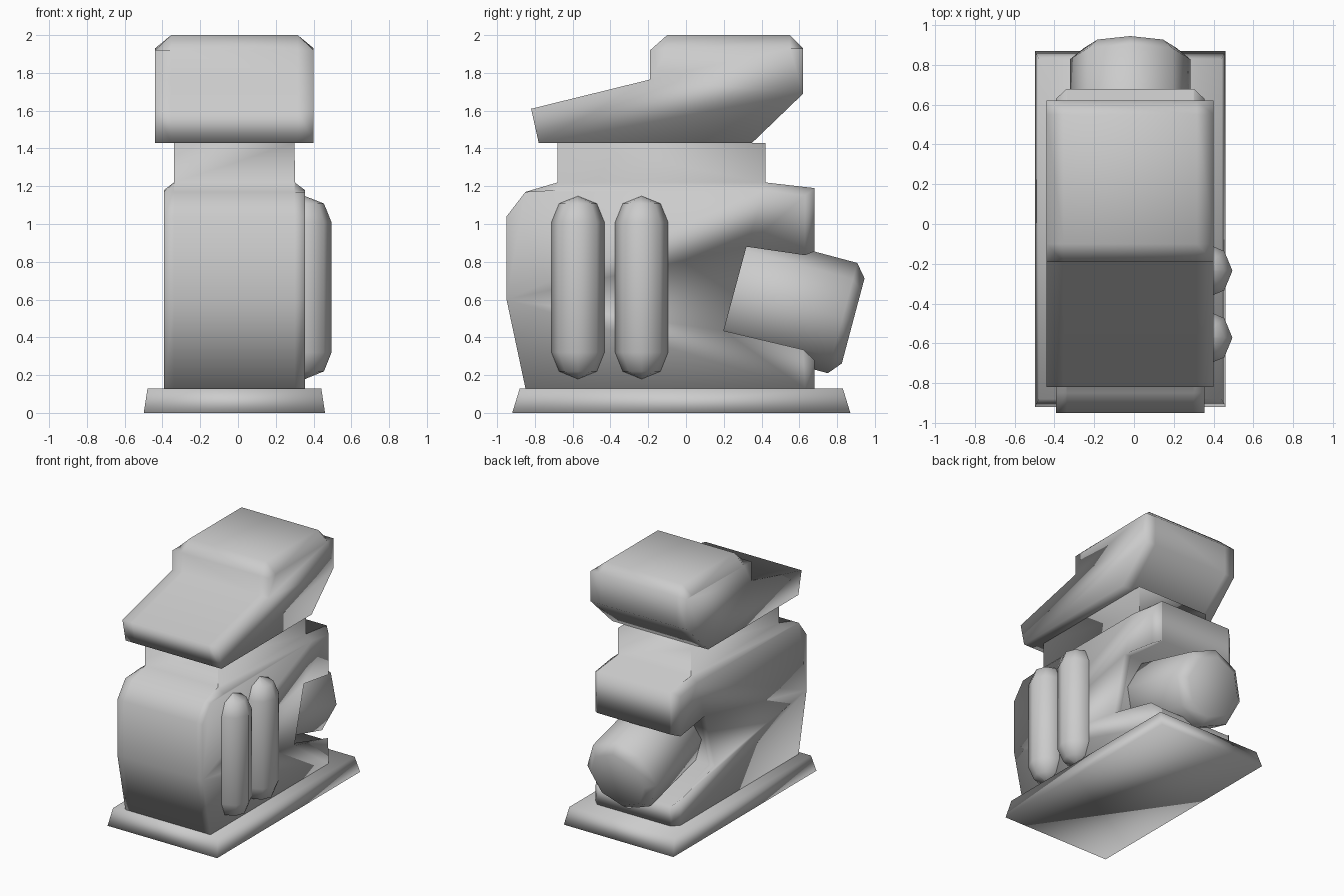
import bpy, bmesh, math
from mathutils import Matrix, Vector

if "Cube" in bpy.data.objects:
    bpy.data.objects.remove(bpy.data.objects["Cube"])

CX = -0.019  # centre line of the main stack


def finish(name, bm):
    bmesh.ops.remove_doubles(bm, verts=bm.verts, dist=1e-4)
    bmesh.ops.recalc_face_normals(bm, faces=bm.faces)
    me = bpy.data.meshes.new(name)
    bm.to_mesh(me)
    bm.free()
    me.shade_smooth()  # the whole model is softly shaded
    ob = bpy.data.objects.new(name, me)
    bpy.context.collection.objects.link(ob)
    return ob


def loft(name, loops):
    """Skin a list of closed point loops and cap both ends."""
    bm = bmesh.new()
    rings = [[bm.verts.new(p) for p in loop] for loop in loops]
    for a, b in zip(rings, rings[1:]):
        n = len(a)
        for i in range(n):
            j = (i + 1) % n
            bm.faces.new((a[i], a[j], b[j], b[i]))
    bm.faces.new(rings[0])
    bm.faces.new(rings[-1])
    return finish(name, bm)


def slab(name, layers):
    """Side profiles (y, z) lofted across x, mirrored about the centre line.
    Layers run from the outside in as (half width, profile)."""
    left = [[(CX - x, y, z) for y, z in prof] for x, prof in layers]
    right = [[(CX + x, y, z) for y, z in prof] for x, prof in layers]
    return loft(name, left + right[::-1])


def rect(x, y0, y1, z):
    return [(CX - x, y0, z), (CX + x, y0, z), (CX + x, y1, z), (CX - x, y1, z)]


def lathe(name, profile, matrix, sides=8):
    """Rings of (radius, height) around local z, placed by a matrix."""
    loops = [[matrix @ Vector((r * math.cos(math.tau * i / sides),
                               r * math.sin(math.tau * i / sides), h))
              for i in range(sides)] for r, h in profile]
    return loft(name, loops)


# base plinth
loft("base", [rect(0.48, -0.92, 0.87, 0), rect(0.46, -0.88, 0.83, 0.13)])

# main body with a slanted notch at the back and the neck rising from its top
def body_profile(shoulder, neck, back):
    front = [(-0.85, 0.13), (-0.95, 0.6), (-0.95, 1.04), (-0.85, 1.17)]
    top = [(-0.68, shoulder), (-0.68, neck), (0.42, neck), (0.42, shoulder)]
    return front + top + back


notch = [(0.32, 0.88), (0.20, 0.435)]
back_outer = [(0.63, 1.15), (0.63, 0.835)] + notch + [(0.62, 0.335), (0.63, 0.13)]
back_inner = [(0.68, 1.19), (0.68, 0.855)] + notch + [(0.68, 0.28), (0.68, 0.13)]
slab("body", [(0.373, body_profile(1.18, 1.18, back_outer)),
              (0.32, body_profile(1.22, 1.22, back_inner)),
              (0.319, body_profile(1.22, 1.43, back_inner))])

# head with sloping front visor
lower = [(-0.19, 1.92), (-0.19, 1.765), (-0.82, 1.61), (-0.78, 1.43),
         (0.35, 1.43), (0.62, 1.69), (0.62, 1.93)]
slab("head", [(0.42, lower + [(0.55, 1.93), (-0.10, 1.92)]),
              (0.335, lower + [(0.55, 2.0), (-0.10, 2.0)])])

# tilted barrel set in the rear notch
axis = Vector((0, 0.966, -0.258)).normalized()
side = Vector((1, 0, 0))
place = Matrix((side, axis.cross(side), axis)).transposed().to_4x4()
place.translation = Vector((CX, 0.885, 0.487))
lathe("rear_barrel", [(0.233, -0.7), (0.302, -0.642), (0.302, -0.058), (0.233, 0)],
      place)

# pair of upright tubes on the right side
tube = [(0.002, 0.18), (0.10, 0.22), (0.14, 0.32),
        (0.14, 1.01), (0.10, 1.108), (0.002, 1.147)]
for i, y in enumerate((-0.572, -0.235)):
    lathe(f"side_tube_{i + 1}", tube, Matrix.Translation((0.355, y, 0)))
